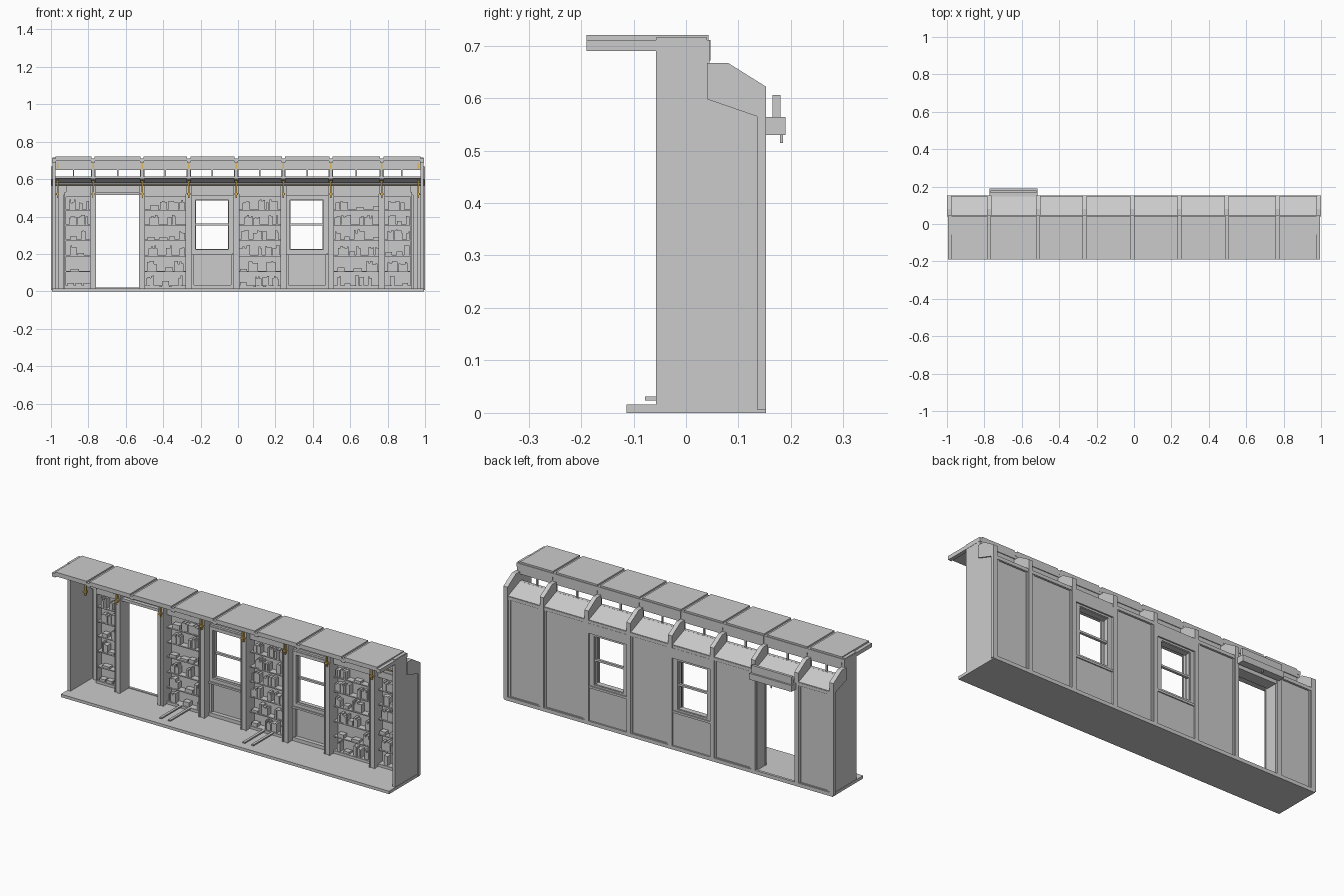
import bpy, bmesh, random
from mathutils import Matrix, Vector
random.seed(4)

amber = bpy.data.materials.new("brass")
amber.diffuse_color = (0.75, 0.48, 0.1, 1)


def finish(name, bm, mat=None):
    bmesh.ops.recalc_face_normals(bm, faces=bm.faces)
    me = bpy.data.meshes.new(name)
    bm.to_mesh(me)
    bm.free()
    ob = bpy.data.objects.new(name, me)
    bpy.context.collection.objects.link(ob)
    if mat:
        me.materials.append(mat)
    return ob


def boxes(name, items, mat=None):
    """One object from many boxes (x0, x1, y0, y1, z0, z1)."""
    bm = bmesh.new()
    for x0, x1, y0, y1, z0, z1 in items:
        m = Matrix.Translation(((x0 + x1) / 2, (y0 + y1) / 2, (z0 + z1) / 2))
        s = Matrix.Diagonal((x1 - x0, y1 - y0, z1 - z0, 1))
        bmesh.ops.create_cube(bm, size=1, matrix=m @ s)
    return finish(name, bm, mat)


def prisms(name, profile, spans):
    """Extrude a (y, z) profile along each x span."""
    bm = bmesh.new()
    for x0, x1 in spans:
        f = bm.faces.new([bm.verts.new((x0, y, z)) for y, z in profile])
        g = bmesh.ops.extrude_face_region(bm, geom=[f])
        vs = [v for v in g["geom"] if isinstance(v, bmesh.types.BMVert)]
        bmesh.ops.translate(bm, vec=Vector((x1 - x0, 0, 0)), verts=vs)
    return finish(name, bm)


def frame(x0, x1, z0, z1, y0, y1, w):
    return [(x0, x0 + w, y0, y1, z0, z1), (x1 - w, x1, y0, y1, z0, z1),
            (x0 + w, x1 - w, y0, y1, z0, z0 + w), (x0 + w, x1 - w, y0, y1, z1 - w, z1)]


ribs = [-.984, -.775, -.513, -.263, -.01, .243, .497, .768, .984]
bays = list(zip(ribs[:-1], ribs[1:]))
shelf_bays = {0: (-.92, -.79), 2: (-.498, -.278), 4: (.005, .228), 6: (.512, .753), 7: (.783, .922)}
window_bays = (3, 5)
DOOR = 1

# Floor and end walls
boxes("floor", [(-.995, .995, -.113, .152, 0, .016)])
prisms("end_wall", [(-.057, .012), (-.057, .715), (.04, .715), (.04, .655), (.08, .655),
                    (.148, .613), (.148, .012)], [(-.993, -.975), (.975, .993)])

# Outside ribs with bent tops
prisms("rib", [(.04, .598), (.04, .667), (.08, .667), (.152, .622), (.152, .006),
               (.135, .006), (.135, .565)],
       [(max(r - .012, -1), min(r + .012, 1)) for r in ribs[1:-1]] + [(-1, -.975), (.975, 1)])

# Inside posts
boxes("inner_post", [(r - .015, r + .015, .065, .14, .016, .565) for r in ribs[1:-1]])
boxes("post_edge", [(r + s * .014 - .003, r + s * .014 + .003, .06, .07, .016, .52)
                    for r in ribs[1:-1] for s in (-1, 1)])

# Lower sloping roof
prisms("lower_roof", [(.035, .607), (.045, .614), (.148, .573), (.148, .560)], [(-.98, .98)])

# Clerestory: header, sill, posts and mid bars
cl = [(-.98, .98, .03, .043, .652, .698), (-.98, .98, .028, .046, .602, .614)]
cl += [(r - .008, r + .008, .028, .045, .6, .698) for r in ribs]
cl += [((a + b) / 2 - .004, (a + b) / 2 + .004, .032, .042, .61, .655) for a, b in bays]
boxes("clerestory", cl)
boxes("header_trim", [(a + .012, b - .012, .024, .03, .648, .656) for a, b in bays])

# Roof panels, fascia and cross beams
boxes("roof_panel", [(a + .009, b - .009, -.19, .043, .706, .72) for a, b in bays])
boxes("roof_under_panel", [(a + .005, b - .005, -.19, .043, .697, .707) for a, b in bays])
boxes("roof_beam", [(r - .01, r + .01, -.19, .046, .69, .711) for r in ribs])
boxes("roof_fascia", [(a + .009, b - .009, .04, .047, .672, .711) for a, b in bays])

# Back wall panels with raised borders
wall, trim = [], []
for i, (a, b) in enumerate(bays):
    if i == DOOR:
        wall.append((a, b, .1, .143, .515, .566))
    elif i in window_bays:
        c = (a + b) / 2 - .003
        wall += [(a, b, .122, .143, .01, .222), (a, b, .122, .143, .49, .566),
                 (a, c - .09, .122, .143, .222, .49), (c + .09, b, .122, .143, .222, .49)]
        trim += [(a + .012, b - .012, .14, .151, .50, .555), (a + .012, b - .012, .14, .149, .2, .212)]
    else:
        wall.append((a, b, .134, .143, .01, .566))
        trim += frame(a + .011, b - .011, .012, .562, .14, .147, .012)
boxes("back_wall", wall)
boxes("wall_trim", trim)
boxes("eave", [(a + .01, b - .01, .138, .15, .553, .57) for i, (a, b) in enumerate(bays)])
boxes("sill_rail", [(a, b, .138, .152, .004, .02) for a, b in bays])

# Windows with crossbar, and the panel beneath
win = []
for i in window_bays:
    a, b = bays[i]
    c = (a + b) / 2 - .003
    win += frame(c - .107, c + .107, .205, .505, .105, .124, .018)
    win += frame(c - .093, c + .093, .218, .494, .118, .14, .008)
    win.append((c - .088, c + .088, .124, .138, .351, .362))
    win += frame(a + .016, b - .016, .02, .515, .108, .123, .012)
    win.append((a + .016, b - .016, .098, .123, .195, .205))
    win.append((a + .016, b - .016, .1, .123, .016, .035))
boxes("window_frame", win)

# Door surround
boxes("door_frame", [(-.76, -.52, .08, .143, .515, .53), (-.775, -.763, .06, .152, .016, .53),
                     (-.525, -.513, .06, .152, .016, .53)])

# Awning box outside over the door
boxes("awning", [(-.772, -.516, .15, .19, .53, .564), (-.766, -.522, .165, .18, .564, .606),
                 (-.647, -.641, .179, .185, .514, .53)])

# Bookcases and books
levels = [.03, .108, .192, .275, .355, .436]
case, books, vents = [], [], []
for i, (x0, x1) in shelf_bays.items():
    case += [(x0 - .008, x0, .095, .136, .016, .53), (x1, x1 + .008, .095, .136, .016, .53),
             (x0, x1, .095, .136, .505, .566), (x0, x1, .095, .136, .016, .03)]
    case += [(x0, x1, .098, .136, z - .005, z + .001) for z in levels]
    c, w = (x0 + x1) / 2, .038 if i != 6 else .05
    vents.append((c - w, c + w, .09, .097, .535, .542))
    for z in levels:
        x = x0 + random.uniform(.003, .03)
        while x < x1 - .02:
            if random.random() < .3:  # flat stack
                w = min(random.uniform(.025, .045), x1 - x)
                books.append((x, x + w, .1, .13, z, z + random.uniform(.012, .025)))
                x += w + .004
            else:  # upright clump
                for k in range(random.randint(2, 5)):
                    w = random.uniform(.006, .014)
                    if x + w < x1:
                        books.append((x, x + w, random.uniform(.098, .105), .132, z,
                                      z + random.uniform(.036, .055)))
                    x += w
            x += random.choice((.004, .02, .045))
# Filler boards beside the end bookcases
case += [(-.962, -.934, .12, .136, .016, .52), (.935, .962, .12, .136, .016, .52)]
case += [(-.98, -.92, .115, .136, .515, .566), (.922, .98, .115, .136, .515, .566)]
boxes("bookcase", case)
boxes("books", books)
boxes("vent", vents)

# Floor runners in front of two bookcases
boxes("floor_runner", [(c + s * .026 - .007, c + s * .026 + .007, -.078, .1, .024, .031)
                       for c in (-.388, .116) for s in (-1, 1)])

# Brass brackets on the posts and thin rail between them
brass = []
for r in ribs:
    r = max(-.965, min(.965, r))
    brass += [(r - .004, r + .004, .056, .066, .5, .6), (r - .009, r + .009, .05, .066, .515, .525),
              (r - .008, r + .008, .03, .066, .585, .592), (r - .004, r + .004, .022, .03, .655, .685)]
boxes("brass_bracket", brass, amber)
boxes("brass_rail", [(-.965, .965, .083, .088, .562, .567)], amber)
boxes("upper_rail", [(-.975, .975, .07, .078, .574, .582)])
